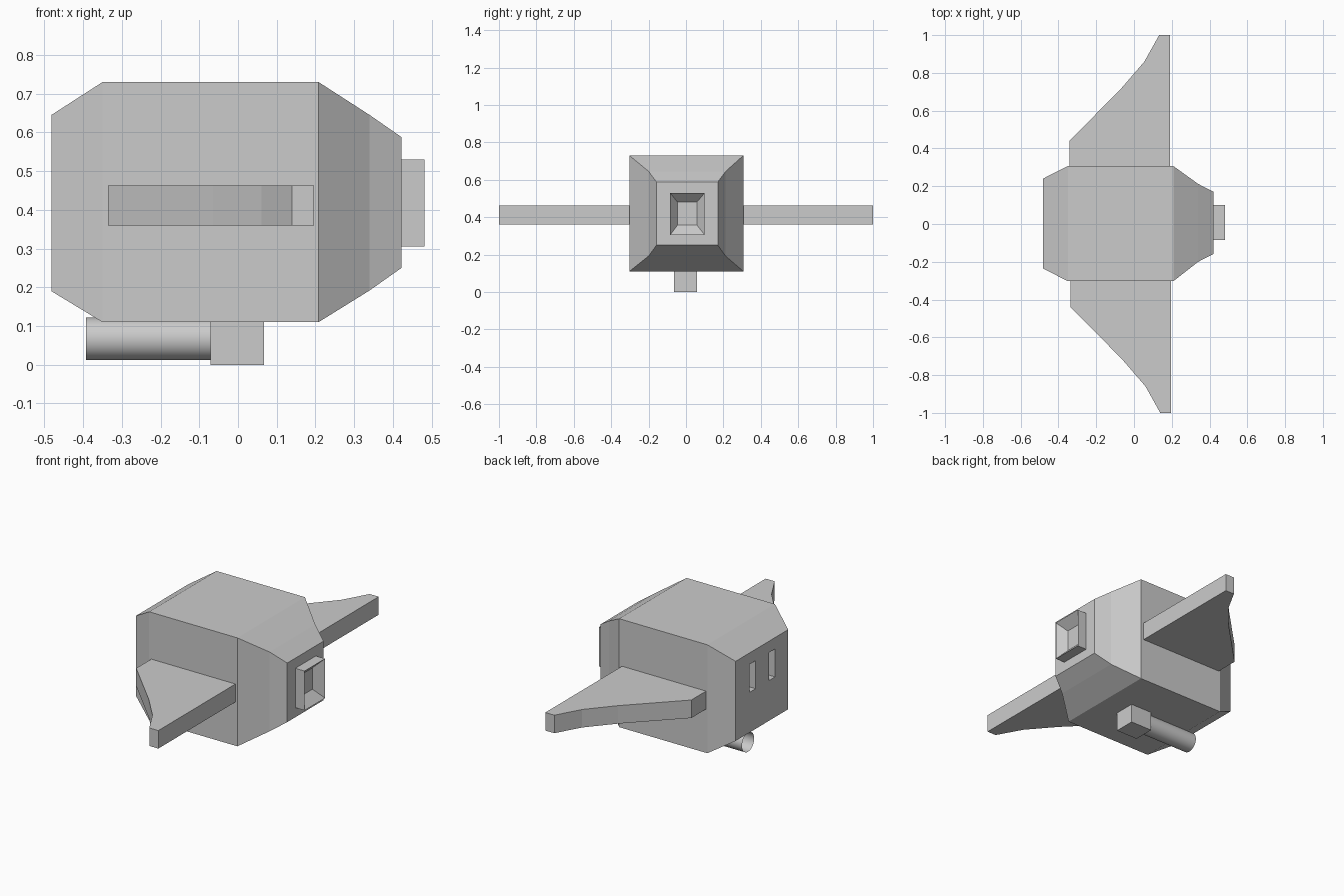
import bpy, bmesh, math

if "Cube" in bpy.data.objects:
    bpy.data.objects.remove(bpy.data.objects["Cube"])


def new_object(name, bm):
    bmesh.ops.recalc_face_normals(bm, faces=bm.faces)
    mesh = bpy.data.meshes.new(name)
    bm.to_mesh(mesh)
    bm.free()
    obj = bpy.data.objects.new(name, mesh)
    bpy.context.collection.objects.link(obj)
    return obj


def loft(name, sections):
    """Skin rectangles (x, y0, y1, z0, z1) one after another and cap both ends."""
    bm = bmesh.new()
    rings = [[bm.verts.new((x, y, z)) for y, z in ((y0, z0), (y1, z0), (y1, z1), (y0, z1))]
             for x, y0, y1, z0, z1 in sections]
    for a, b in zip(rings, rings[1:]):
        for i in range(4):
            j = (i + 1) % 4
            bm.faces.new((a[i], a[j], b[j], b[i]))
    bm.faces.new(rings[0])
    bm.faces.new(rings[-1])
    return new_object(name, bm)


# Bevelled hull, tapering towards +x
body = loft("body", [
    (-0.482, -0.235, 0.24, 0.19, 0.645),
    (-0.35, -0.303, 0.307, 0.11, 0.73),
    (0.208, -0.303, 0.307, 0.11, 0.73),
    (0.34, -0.2, 0.212, 0.192, 0.645),
    (0.422, -0.158, 0.17, 0.25, 0.588),
])

# Two recessed slots in the rear face
for i, y in enumerate((0.088, -0.088)):
    cutter = loft(f"slot_cutter_{i}", [
        (-0.55, y - 0.028, y + 0.028, 0.42, 0.58),
        (-0.445, y - 0.028, y + 0.028, 0.42, 0.58),
    ])
    cutter.hide_render = True
    cutter.hide_set(True)
    cut = body.modifiers.new("slot", 'BOOLEAN')
    cut.operation = 'DIFFERENCE'
    cut.solver = 'EXACT'
    cut.object = cutter

# Square nozzle with sloping inner walls
loft("nozzle", [
    (0.41, -0.085, 0.1, 0.305, 0.53),
    (0.481, -0.085, 0.1, 0.305, 0.53),
    (0.43, -0.045, 0.058, 0.358, 0.48),
])

# Swept wings
WING = [(0.19, 0.28), (0.19, 1.0), (0.133, 1.0), (0.055, 0.86),
        (-0.07, 0.715), (-0.342, 0.44), (-0.342, 0.28)]


def wing(name, side, shift):
    bm = bmesh.new()
    face = bm.faces.new([bm.verts.new((x + shift, y * side, 0.36)) for x, y in WING])
    top = bmesh.ops.extrude_face_region(bm, geom=[face])["geom"]
    verts = [v for v in top if isinstance(v, bmesh.types.BMVert)]
    bmesh.ops.translate(bm, verts=verts, vec=(0, 0, 0.103))
    new_object(name, bm)


wing("left_wing", 1, 0.0)
wing("right_wing", -1, 0.006)

# Block under the hull
loft("belly_block", [
    (-0.071, -0.063, 0.06, 0.0, 0.13),
    (0.067, -0.063, 0.06, 0.0, 0.13),
])

# Hollow barrel running back from the block
bpy.ops.mesh.primitive_cylinder_add(vertices=32, radius=0.055, depth=0.33,
                                    end_fill_type='NOTHING',
                                    location=(-0.227, -0.001, 0.067),
                                    rotation=(0, math.pi / 2, 0))
barrel = bpy.context.object
barrel.name = "barrel"
bpy.ops.object.shade_smooth_by_angle()
